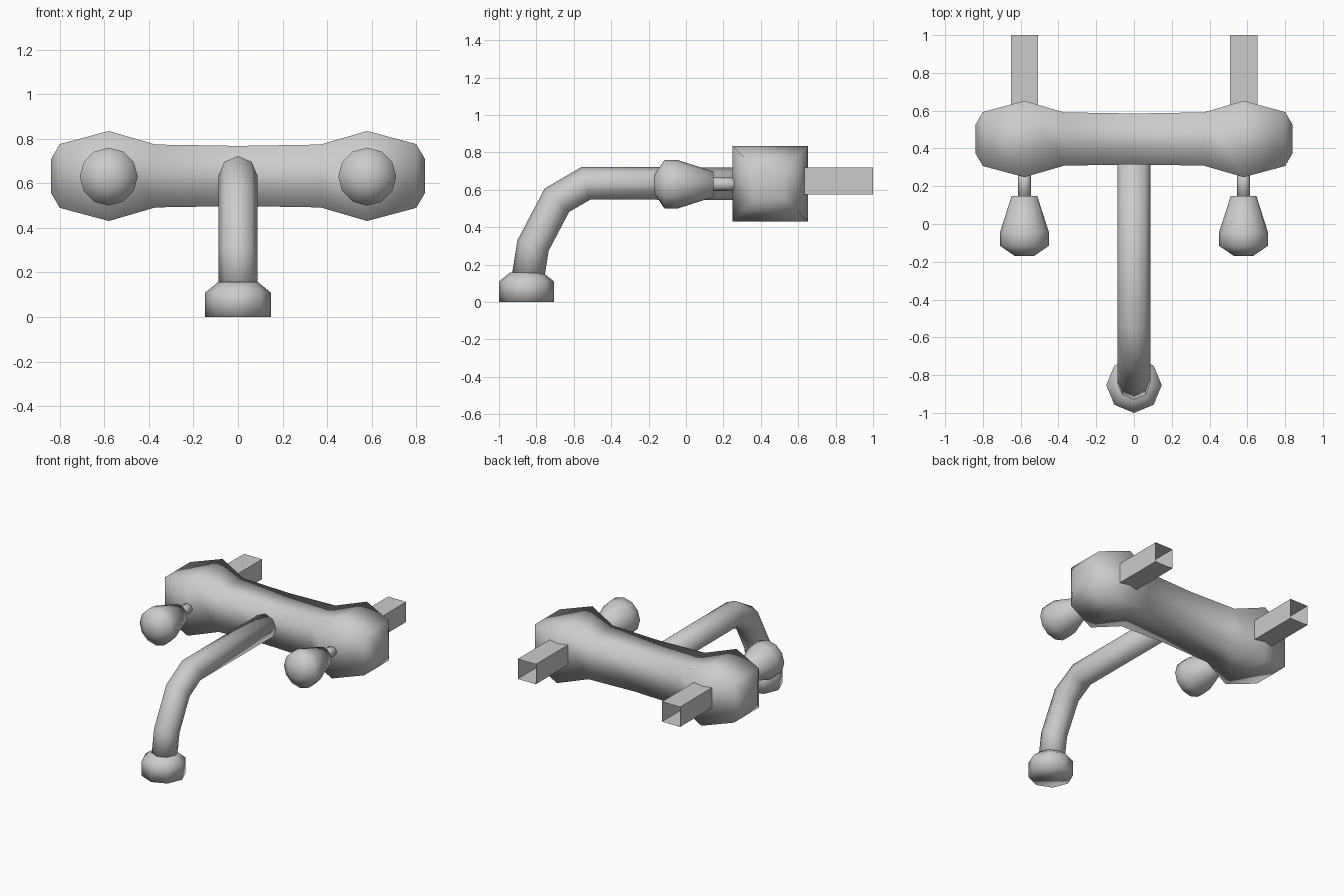
import bpy, bmesh
from math import pi, cos, sin
from mathutils import Vector

if "Cube" in bpy.data.objects:
    bpy.data.objects.remove(bpy.data.objects["Cube"])

X, Y, Z = Vector((1, 0, 0)), Vector((0, 1, 0)), Vector((0, 0, 1))


def ring(centre, u, v, r, sides, phase=0.0):
    c = Vector(centre)
    return [c + r * (u * cos(phase + 2 * pi * i / sides) + v * sin(phase + 2 * pi * i / sides))
            for i in range(sides)]


def loft(name, rings, cap_start=True, cap_end=True, smooth=True):
    bm = bmesh.new()
    loops = [[bm.verts.new(p) for p in r] for r in rings]
    n = len(loops[0])
    for a, b in zip(loops, loops[1:]):
        for i in range(n):
            j = (i + 1) % n
            bm.faces.new((a[i], a[j], b[j], b[i]))
    if cap_start:
        bm.faces.new(loops[0][::-1])
    if cap_end:
        bm.faces.new(loops[-1])
    bmesh.ops.recalc_face_normals(bm, faces=bm.faces[:])
    for f in bm.faces:
        f.smooth = smooth
    mesh = bpy.data.meshes.new(name)
    bm.to_mesh(mesh)
    bm.free()
    obj = bpy.data.objects.new(name, mesh)
    bpy.context.collection.objects.link(obj)
    return obj


# Mixer body: square section swelling at both valves
half = [(0.84, 0.075), (0.80, 0.143), (0.58, 0.202), (0.37, 0.141)]
profile = [(-x, h) for x, h in half] + [(0, 0.135)] + half[::-1]
loft("mixer_body", [ring((x, 0.45, 0.633), Y, Z, h * 2 ** 0.5, 4, pi / 4) for x, h in profile])

# Spout: octagonal tube bending downwards, rings tilted at each bend
path = [(0.36, 0.633), (-0.535, 0.635), (-0.69, 0.545), (-0.818, 0.302), (-0.845, 0.13)]
pts = [Vector((0, y, z)) for y, z in path]
rings = []
for i, p in enumerate(pts):
    into = (p - pts[i - 1]).normalized() if i else (pts[1] - p).normalized()
    out = (pts[i + 1] - p).normalized() if i < len(pts) - 1 else into
    across = X.cross((into + out).normalized())
    across /= cos(into.angle(out) / 2)
    rings.append(ring(p, X, across, 0.087, 8))
loft("spout", rings)

# Spout nozzle
loft("spout_nozzle", [ring((0, -0.853, z), X, Y, r, 8)
                      for z, r in [(0, 0.147), (0.11, 0.147), (0.158, 0.088)]])

# Handles, stems and wall pipes on both sides
for side, s in (("left", -1), ("right", 1)):
    x = 0.58 * s
    knob = [(0.148, 0.068), (-0.045, 0.13), (-0.115, 0.13), (-0.17, 0.05)]
    loft(side + "_handle", [ring((x, y, 0.63), X, Z, r, 12) for y, r in knob])
    loft(side + "_handle_stem", [ring((x, y, 0.63), X, Z, 0.035, 8) for y in (0.13, 0.30)])
    loft(side + "_wall_pipe", [ring((x, y, 0.647), X, Z, 0.0725 * 2 ** 0.5, 4, pi / 4)
                               for y in (0.63, 1.0)], cap_start=False, cap_end=False, smooth=False)
